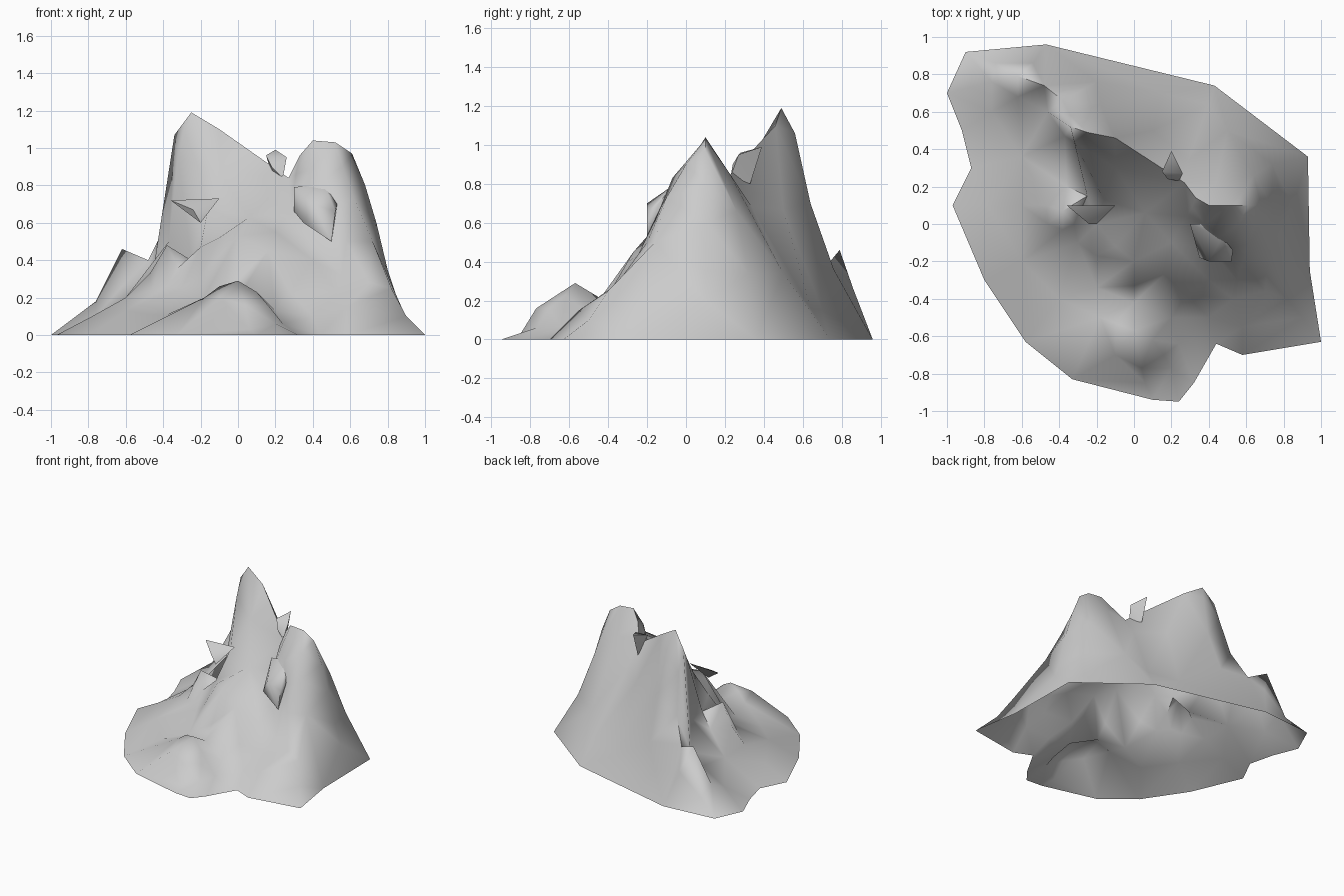
import bpy
import bmesh
import math
from mathutils import Vector
from mathutils.geometry import delaunay_2d_cdt

cube = bpy.data.objects.get("Cube")
if cube:
    bpy.data.objects.remove(cube, do_unlink=True)

# One grey stone colour
stone = bpy.data.materials.new("grey_stone")
stone.use_nodes = True
grey = (.6, .6, .6, 1)
stone.diffuse_color = grey
stone.node_tree.nodes["Principled BSDF"].inputs["Base Color"].default_value = grey

points, edges = [], []


def chain(*pts):
    """Add a line of terrain points whose segments become mesh edges."""
    start = len(points)
    points.extend(Vector(p) for p in pts)
    edges.extend((i, i + 1) for i in range(start, len(points) - 1))


def finish(name, bm):
    """Turn a bmesh into a smooth shaded stone object."""
    bmesh.ops.recalc_face_normals(bm, faces=bm.faces)
    mesh = bpy.data.meshes.new(name)
    bm.to_mesh(mesh)
    bm.free()
    mesh.materials.append(stone)
    obj = bpy.data.objects.new(name, mesh)
    bpy.context.collection.objects.link(obj)
    bpy.ops.object.select_all(action="DESELECT")
    obj.select_set(True)
    bpy.context.view_layer.objects.active = obj
    bpy.ops.object.shade_smooth_by_angle(angle=math.radians(75))
    return obj


def rock(name, *pts):
    """A small boulder as the convex hull of a few corners."""
    bm = bmesh.new()
    verts = [bm.verts.new(p) for p in pts]
    hull = bmesh.ops.convex_hull(bm, input=verts)
    spare = set(hull["geom_interior"]) | set(hull["geom_unused"])
    bmesh.ops.delete(bm, geom=[g for g in spare if isinstance(g, bmesh.types.BMVert)])
    return finish(name, bm)


# Foot of the mountain
foot = [(-1, .7), (-.92, .5), (-.87, .3), (-.97, .1), (-.8, -.3),
        (-.58, -.63), (-.33, -.83), (.1, -.94), (.24, -.95), (.32, -.85), (.44, -.64),
        (.58, -.7), (1, -.63), (.94, -.25), (.93, .36), (.43, .74), (-.47, .96), (-.9, .92)]
points.extend(Vector((x, y, 0)) for x, y in foot)

# Landmarks shared by the ridges
saddle = (.27, .22, .84)
summit = (-.25, .49, 1.19)

# Skyline from the tall summit over the saddle to the lower summit
chain((-.34, .52, 1.07), summit, (-.1, .46, 1.1), saddle, (.33, .14, .96),
      (.4, .1, 1.04), (.52, .1, 1.03), (.61, .1, .97), (.68, .1, .8), (.74, .1, .6),
      (.8, .1, .35), (.85, .1, .2))

# Cliff rim and cliff foot west of the tall summit
chain((-.32, .44, .95), (-.16, .13, .68))
chain((-.37, .47, .5), (-.25, .15, .4))

# Shoulder running out behind the tall summit
chain((-.34, .58, .9), (-.38, .66, .6), (-.48, .74, .4), (-.62, .79, .46), (-.76, .76, .18))
chain((-.54, .86, .26), (-.74, .86, .1))
chain((-.46, .6, .3), (-.62, .68, .26), (-.76, .6, .1))

# Back faces of both summits and the valley between them
chain((-.2, .56, 1.06), (-.18, .64, .7), (-.2, .76, .36))
chain((.1, .5, .67), (.15, .7, .15))
chain((.29, .34, .68), (.4, .64, .16))
chain((.44, .22, .86), (.5, .5, .34))
chain((.64, .26, .66), (.74, .32, .34))

# Hollow front wall and the shelf below it
chain((-.1, .3, .87), (.06, .06, .63), (.2, -.1, .55), (.4, -.3, .4))
chain((-.2, 0, .47), (-.1, -.12, .52), (0, -.2, .53), (.16, -.27, .45),
      (.28, -.38, .23), (.53, -.4, .23))

# Rim and foot of the cliff south-west of the lower summit
chain((.31, .09, .86), (.38, 0, .88), (.46, -.07, .83), (.52, -.13, .68),
      (.58, -.2, .5), (.7, -.36, .28))
chain((.28, .04, .66), (.4, -.13, .5), (.55, -.3, .32))

# South-east flank
chain((.56, 0, .9), (.62, -.1, .73), (.72, -.16, .5), (.82, -.4, .25), (.9, -.5, .1))

# Western spur with its sharp cone
chain((-.78, .1, .1), (-.6, .1, .2), (-.47, .1, .33), (-.38, .07, .48), (-.32, 0, .36))
chain((-.46, 0, .24), (-.38, -.03, .26), (-.3, -.1, .25))
chain((-.6, .36, .2), (-.36, .2, .3))

# Front apron
chain((-.2, -.17, .32), (-.2, -.34, .17))
chain((-.6, -.2, .13), (-.4, -.4, .1))
chain((0, -.33, .3), (0, -.42, .2))

# Front hillock and the gully beside it
chain((-.18, -.5, .2), (-.1, -.53, .26), (0, -.57, .29), (.1, -.62, .23),
      (.16, -.7, .16), (.2, -.77, .06))
chain((-.1, -.7, .2), (.04, -.77, .16), (.06, -.85, .03))
chain((.2, -.5, .13), (.24, -.64, .06))
chain((.4, -.5, .1), (.58, -.55, .15))

# The slopes between the ridges, triangulated inside the foot line
flat = [p.to_2d() for p in points]
result = delaunay_2d_cdt(flat, edges, [list(range(len(foot)))], 1, .0001)
bm = bmesh.new()
verts = []
for co, origin in zip(result[0], result[3]):
    if origin:
        height = points[origin[0]].z
    else:
        height = min(points, key=lambda p: (p.to_2d() - co).length).z
    verts.append(bm.verts.new((co.x, co.y, height)))
for face in result[2]:
    bm.faces.new([verts[i] for i in face])
finish("mountain", bm)

# Loose rocks set into the slopes
rock("saddle_rock", (.15, .28, .96), (.2, .39, .99), (.26, .27, .95), (.18, .24, .9),
     (.24, .23, .84), (.2, .33, .8))
rock("leaning_pinnacle", (.3, 0, .79), (.38, 0, .8), (.47, -.07, .79), (.53, -.14, .7),
     (.52, -.2, .66), (.4, -.2, .7), (.3, 0, .66), (.35, -.18, .6), (.5, -.2, .5))
rock("cliff_shard", (-.36, .1, .72), (-.1, .1, .73), (-.2, 0, .6), (-.24, 0, .67))
